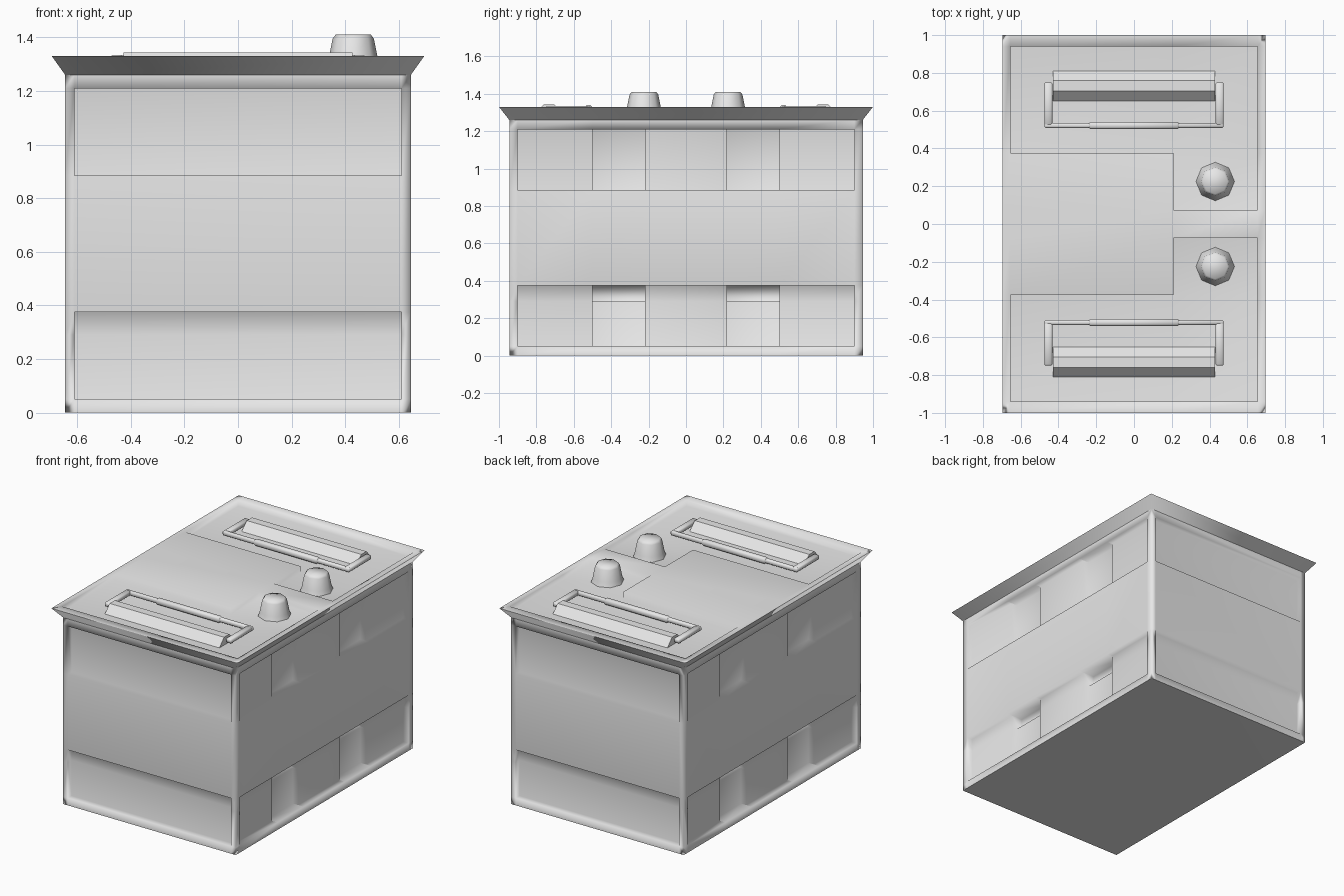
import bpy, bmesh
from mathutils import Vector

cube = bpy.data.objects.get("Cube")
if cube:
    bpy.data.objects.remove(cube, do_unlink=True)

grey = bpy.data.materials.new("light grey")
grey.use_nodes = True
grey.diffuse_color = (0.8, 0.8, 0.8, 1)
grey.node_tree.nodes["Principled BSDF"].inputs["Base Color"].default_value = grey.diffuse_color

HX, HY = 0.645, 0.945      # wall half sizes
RX, RY = 0.695, 1.0        # rim half sizes
NECK, TOP, FLOOR = 1.26, 1.33, 1.29


def finish(name, bm):
    mesh = bpy.data.meshes.new(name)
    bm.to_mesh(mesh)
    bm.free()
    mesh.materials.append(grey)
    obj = bpy.data.objects.new(name, mesh)
    bpy.context.collection.objects.link(obj)
    return obj


def add_face(bm, points, outward):
    face = bm.faces.new([bm.verts.new(p) for p in points])
    face.normal_update()
    if face.normal.dot(outward) < 0:
        face.normal_flip()


def relief(bm, us, vs, depth, place):
    """Grid of cells sunk to depth(u, v), with walls where the depth steps."""
    out = place(0, 0, 0) - place(0, 0, 1)
    u_dir = place(1, 0, 0) - place(0, 0, 0)
    v_dir = place(0, 1, 0) - place(0, 0, 0)
    cells = {}
    for i in range(len(us) - 1):
        for j in range(len(vs) - 1):
            a, b, c, d = us[i], us[i + 1], vs[j], vs[j + 1]
            h = cells[i, j] = depth((a + b) / 2, (c + d) / 2)
            add_face(bm, [place(a, c, h), place(b, c, h), place(b, d, h), place(a, d, h)], out)
            if i and cells[i - 1, j] != h:
                k = cells[i - 1, j]
                add_face(bm, [place(a, c, h), place(a, d, h), place(a, d, k), place(a, c, k)],
                         u_dir if h > k else -u_dir)
            if j and cells[i, j - 1] != h:
                k = cells[i, j - 1]
                add_face(bm, [place(a, c, h), place(b, c, h), place(b, c, k), place(a, c, k)],
                         v_dir if h > k else -v_dir)


def in_band(z):
    return 0.05 < z < 0.375 or 0.885 < z < 1.21


def end_depth(x, z):
    return 0.04 if abs(x) < 0.61 and in_band(z) else 0


def side_depth(y, z):
    if abs(y) > 0.9 or not in_band(z):
        return 0
    if 0.22 < abs(y) < 0.5:
        return 0.12 if 0.29 < z < 0.375 else 0.08
    return 0.04


def top_depth(x, y):
    ends = abs(x) < 0.655 and 0.375 < abs(y) < 0.94
    knob_bays = 0.21 < x < 0.655 and 0.075 < abs(y) < 0.38
    return TOP - FLOOR if ends or knob_bays else 0


# Case: recessed walls, flared rim, sunken lid areas and flat base
bm = bmesh.new()
zs = [0, 0.05, 0.29, 0.375, 0.885, 1.21, NECK]
ys = [-HY, -0.9, -0.5, -0.22, 0.22, 0.5, 0.9, HY]
for s in (-1, 1):
    relief(bm, [-HX, -0.61, 0.61, HX], zs, end_depth,
           lambda u, v, d: Vector((u, s * (HY - d), v)))
    relief(bm, ys, zs, side_depth, lambda u, v, d: Vector((s * (HX - d), u, v)))
    add_face(bm, [(-HX, s * HY, NECK), (HX, s * HY, NECK), (RX, s * RY, TOP), (-RX, s * RY, TOP)],
             Vector((0, s, 0)))
    add_face(bm, [(s * HX, -HY, NECK), (s * HX, HY, NECK), (s * RX, RY, TOP), (s * RX, -RY, TOP)],
             Vector((s, 0, 0)))
relief(bm, [-RX, -0.655, 0.21, 0.655, RX],
       [-RY, -0.94, -0.375, -0.075, 0.075, 0.375, 0.94, RY], top_depth,
       lambda u, v, d: Vector((u, v, TOP - d)))
add_face(bm, [(-HX, -HY, 0), (HX, -HY, 0), (HX, HY, 0), (-HX, HY, 0)], Vector((0, 0, -1)))
bmesh.ops.remove_doubles(bm, verts=bm.verts, dist=0.0005)
for f in bm.faces:
    f.smooth = True
case = finish("case", bm)
case.modifiers.new("weighted_normals", 'WEIGHTED_NORMAL')


def smooth(obj, degrees):
    bpy.ops.object.select_all(action='DESELECT')
    obj.select_set(True)
    bpy.context.view_layer.objects.active = obj
    bpy.ops.object.shade_smooth_by_angle(angle=degrees * 3.14159 / 180)


def bar(name, x0, x1, y0, y1, z0, z1, bevel):
    bm = bmesh.new()
    bmesh.ops.create_cube(bm, size=1)
    for v in bm.verts:
        v.co = ((x0 + x1) / 2 + v.co.x * (x1 - x0), (y0 + y1) / 2 + v.co.y * (y1 - y0),
                (z0 + z1) / 2 + v.co.z * (z1 - z0))
    bmesh.ops.bevel(bm, geom=bm.edges[:], offset=bevel, segments=1, affect='EDGES')
    smooth(finish(name, bm), 50)


def hinge(name, s):
    profile = [(0.81, FLOOR), (0.76, 1.343), (0.705, 1.343), (0.65, FLOOR)]
    bm = bmesh.new()
    face = bm.faces.new([bm.verts.new((-0.428, s * y, z)) for y, z in profile])
    moved = bmesh.ops.extrude_face_region(bm, geom=[face])["geom"]
    bmesh.ops.translate(bm, vec=(0.856, 0, 0),
                        verts=[g for g in moved if isinstance(g, bmesh.types.BMVert)])
    bmesh.ops.recalc_face_normals(bm, faces=bm.faces)
    finish(name, bm)


def terminal(name, y):
    bm = bmesh.new()
    rings = []
    for r, z in [(0.102, FLOOR), (0.092, 1.32), (0.077, 1.395), (0.066, 1.41)]:
        ring = bmesh.ops.create_circle(bm, segments=8, radius=r)["verts"]
        bmesh.ops.translate(bm, verts=ring, vec=(0.43, y, z))
        rings.append(ring)
    for low, high in zip(rings, rings[1:]):
        for i in range(8):
            k = (i + 1) % 8
            bm.faces.new([low[i], low[k], high[k], high[i]])
    bm.faces.new(rings[-1])
    bmesh.ops.recalc_face_normals(bm, faces=bm.faces)
    smooth(finish(name, bm), 60)


# Lid fittings, mirrored front and back
for end, s in (("front", -1), ("back", 1)):
    def y_span(a, b):
        return sorted((s * a, s * b))

    terminal(end + "_terminal", s * 0.225)
    hinge(end + "_handle_hinge", s)
    bar(end + "_handle_rail", -0.475, 0.475, *y_span(0.508, 0.535), 1.305, 1.335, 0.007)
    bar(end + "_handle_grip", -0.24, 0.24, *y_span(0.502, 0.541), 1.3, 1.34, 0.01)
    for side, t in (("right", -1), ("left", 1)):
        x0, x1 = sorted((t * 0.475, t * 0.432))
        bar(f"{end}_{side}_handle_arm", x0, x1, *y_span(0.508, 0.75), 1.305, 1.335, 0.007)
